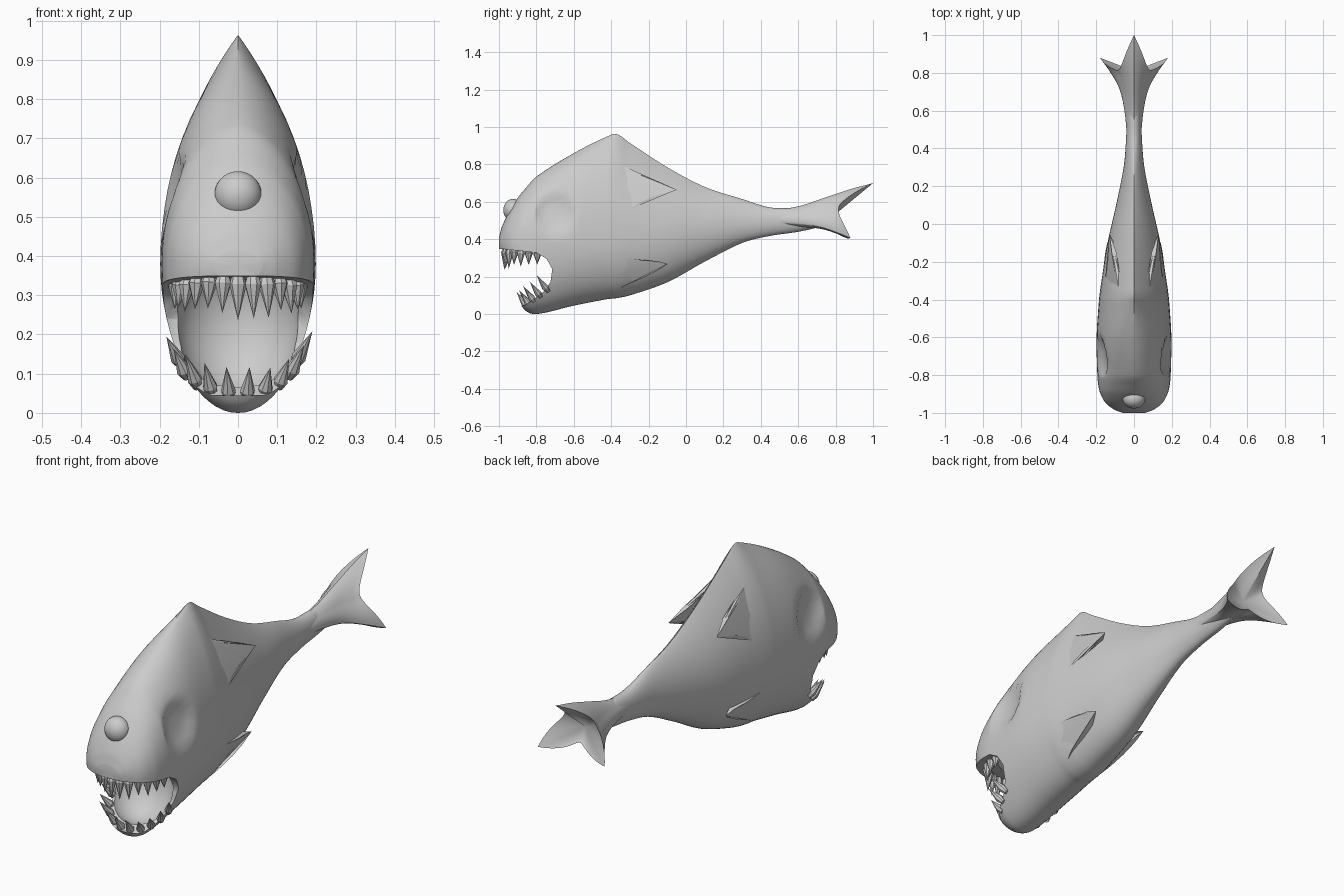
import bpy, bmesh, math, random
from mathutils import Vector, Matrix

if "Cube" in bpy.data.objects:
    bpy.data.objects.remove(bpy.data.objects["Cube"])

random.seed(4)


def make(name, bm, angle=40):
    bmesh.ops.recalc_face_normals(bm, faces=bm.faces)
    me = bpy.data.meshes.new(name)
    bm.to_mesh(me)
    bm.free()
    ob = bpy.data.objects.new(name, me)
    bpy.context.collection.objects.link(ob)
    smooth(ob, angle)
    return ob


def smooth(ob, angle):
    bpy.ops.object.select_all(action='DESELECT')
    ob.select_set(True)
    bpy.context.view_layer.objects.active = ob
    bpy.ops.object.shade_smooth_by_angle(angle=math.radians(angle))


def refine(rows, n):
    """Smooth (Hermite) resampling of a table of rows whose first column is y."""
    def slope(i):
        a, b = rows[max(i - 1, 0)], rows[min(i + 1, len(rows) - 1)]
        return [(q - p) / (b[0] - a[0]) for p, q in zip(a, b)]
    out = []
    for i in range(len(rows) - 1):
        a, b, ma, mb = rows[i], rows[i + 1], slope(i), slope(i + 1)
        h = b[0] - a[0]
        for k in range(n):
            t = k / n
            row = [(2*t**3 - 3*t*t + 1) * p + (t**3 - 2*t*t + t) * h * u
                   + (3*t*t - 2*t**3) * q + (t**3 - t*t) * h * v
                   for p, q, u, v in zip(a, b, ma, mb)]
            row[0] = a[0] + h * t
            out.append(row)
    return out + [list(rows[-1])]


def loft(rings, end_center=None):
    bm = bmesh.new()
    vs = [[bm.verts.new(p) for p in r] for r in rings]
    n = len(vs[0])
    for a, b in zip(vs, vs[1:]):
        for i in range(n):
            bm.faces.new((a[i], a[(i + 1) % n], b[(i + 1) % n], b[i]))
    for ring in (vs[0], vs[-1]):
        c = sum((v.co for v in ring), Vector()) / n
        cv = bm.verts.new(end_center if end_center and ring is vs[-1] else c)
        for i in range(n):
            bm.faces.new((ring[i], ring[(i + 1) % n], cv))
    return bm


# Body: y, bottom, top, half width, height of widest point, upper exponent
body_rows = [
    (-1.0, .33, .41, .06, .38, .5), (-.985, .29, .465, .1, .38, .5),
    (-.95, .2, .54, .148, .38, .5), (-.9, .08, .62, .177, .38, .5),
    (-.86, .02, .67, .188, .38, .52), (-.8, 0, .735, .194, .38, .55),
    (-.6, .045, .86, .198, .38, .58), (-.42, .08, .95, .187, .39, .85),
    (-.37, .085, .962, .182, .39, .97), (-.3, .10, .915, .172, .4, 1),
    (-.1, .17, .785, .14, .42, 1), (.1, .28, .68, .095, .45, .9),
    (.3, .38, .615, .055, .48, .7), (.45, .418, .57, .042, .495, .5),
    (.6, .44, .565, .038, .505, .5), (.72, .468, .55, .03, .51, .5),
    (.76, .49, .53, .01, .51, .5)]
N = 64
rings = []
for y, lo, hi, w, zm, p in refine(body_rows, 8):
    ring = []
    for i in range(N):
        t = 2 * math.pi * i / N
        s, c = math.sin(t), math.cos(t)
        z = max(0, zm + s * (hi - zm if s > 0 else zm - lo))
        x = math.copysign(w * abs(c) ** (2 * p if s > 0 else 1), c)
        # shallow eye socket pressed into each side
        d = math.hypot(y + .7, z - .54) / .11
        if d < 1:
            x -= math.copysign(min(abs(x), .03 * (1 - d ** 3)), x)
        ring.append((x, y, z))
    rings.append(ring)
body = make("body", loft(rings))

# Mouth opening (side profile cut) and rounded mouth cavity
gap = [(-1.2, .36), (-.98, .348), (-.8, .328), (-.745, .295), (-.715, .24),
       (-.725, .17), (-.76, .12), (-.86, .045), (-1.2, .03)]
opening = make("mouth_cutter", loft([[(x, y, z) for y, z in gap] for x in (-.4, .4)]))
bm = bmesh.new()
bmesh.ops.create_uvsphere(bm, u_segments=40, v_segments=24, radius=1,
                          matrix=Matrix.Translation((0, -.76, .235)) @ Matrix.Diagonal((.16, .15, .195, 1)))
cavity = make("cavity_cutter", bm)
for cutter in (opening, cavity):
    cutter.hide_render = True
    m = body.modifiers.new("cut", 'BOOLEAN')
    m.object, m.operation, m.solver = cutter, 'DIFFERENCE', 'EXACT'
    bpy.context.view_layer.objects.active = body
    bpy.ops.object.modifier_apply(modifier=m.name)
    bpy.data.objects.remove(cutter)
smooth(body, 40)

# Three-pointed tail: upper lobe y, radius, lower lobe y, radius, web y, side web and under web radius
tail_rows = [(.4, .035, .4, .035, .4, .03, .03), (.6, .066, .6, .056, .58, .045, .045),
             (.75, .115, .72, .09, .7, .063, .05), (.88, .158, .81, .15, .78, .085, .055),
             (1.0, .19, .88, .207, .815, .1, .06)]
M = 96
rings = []
for yu, ru, yl, rl, yv, rv, rb in refine(tail_rows, 6):
    ring = []
    for i in range(M):
        t = 360 * i / M
        d = (t + 60) % 120 - 60
        g = (1 - abs(d) / 60) ** 2
        ty, tr = (yu, ru) if t < 60 or t > 300 else (yl, rl)
        web = rb if 120 < t < 240 else rv
        r, y = web + (tr - web) * g, yv + (ty - yv) * g ** 1.1
        a = math.radians(t)
        ring.append((r * math.sin(a), y, .51 + r * math.cos(a)))
    rings.append(ring)
make("tail", loft(rings, (0, .77, .51)))


# Side fins: outer outline, thickened inwards to a thin trailing tip
def fin(name, outline, tip, side):
    bm = bmesh.new()
    outer = [bm.verts.new((x * side, y, z)) for x, y, z in outline]
    inner = [v if i == tip else bm.verts.new((v.co.x - side * .025, v.co.y, v.co.z))
             for i, v in enumerate(outer)]
    n = len(outer)
    for i in range(n):
        j = (i + 1) % n
        bm.faces.new([v for k, v in enumerate((outer[i], outer[j], inner[j], inner[i]))
                      if not ((k == 2 and j == tip) or (k == 3 and i == tip))])
    for face in (outer, inner):
        for i in range(n):
            j = (i + 1) % n
            if tip not in (i, j):
                bm.faces.new((face[tip], face[i], face[j]))
    make(name, bm, 60)


upper_fin = [(.083, -.33, .79), (.1, -.26, .75), (.118, -.15, .71), (.13, -.05, .665),
             (.134, -.09, .65), (.142, -.19, .625), (.148, -.24, .6), (.153, -.3, .56),
             (.124, -.32, .68)]
lower_fin = [(.167, -.33, .30), (.163, -.24, .29), (.152, -.15, .283), (.142, -.1, .268),
             (.138, -.16, .23), (.13, -.23, .195), (.115, -.31, .16), (.094, -.37, .13),
             (.145, -.36, .21)]
for side, label in ((1, "right"), (-1, "left")):
    fin("upper_fin_" + label, upper_fin, 3, side)
    fin("lower_fin_" + label, lower_fin, 3, side)

# Front eye
bm = bmesh.new()
bmesh.ops.create_uvsphere(bm, u_segments=32, v_segments=20, radius=.06,
                          matrix=Matrix.Translation((0, -.924, .556)) @ Matrix.Diagonal((1, .88, 1, 1)))
make("front_eye", bm)


# Teeth: leaf-shaped spikes along each jaw
def tooth(bm, root, direction, length, r):
    rot = Vector(direction).to_track_quat('Z', 'Y').to_matrix().to_4x4()
    for z0, z1, r0, r1 in ((0, .25, .6, 1), (.25, 1, 1, 0)):
        mat = Matrix.Translation(root) @ rot @ Matrix.Translation((0, 0, (z0 + z1) / 2 * length))
        bmesh.ops.create_cone(bm, cap_ends=True, segments=8, radius1=r * r0,
                              radius2=r * r1, depth=(z1 - z0) * length, matrix=mat)


bm = bmesh.new()
for i in range(13):
    a = math.radians(-84 + 14 * i)
    s, c = math.sin(a), math.cos(a)
    tooth(bm, (.155 * s, -.775 - .19 * c, .338 + .02 * c), (.1 * s, -.05 * c, -1),
          random.uniform(.09, .125) * (.75 + .25 * c), .022)
make("upper_teeth", bm)

bm = bmesh.new()
for i in range(10):
    a = math.radians(-81 + 18 * i)
    s, c = math.sin(a), math.cos(a)
    tooth(bm, (.145 * s, -.715 - .135 * c, .035 + .1 * (1 - c)), (.045 * s, -.06, .085),
          random.uniform(.1, .13) * (1 - .2 * c), .019)
make("lower_teeth", bm)
